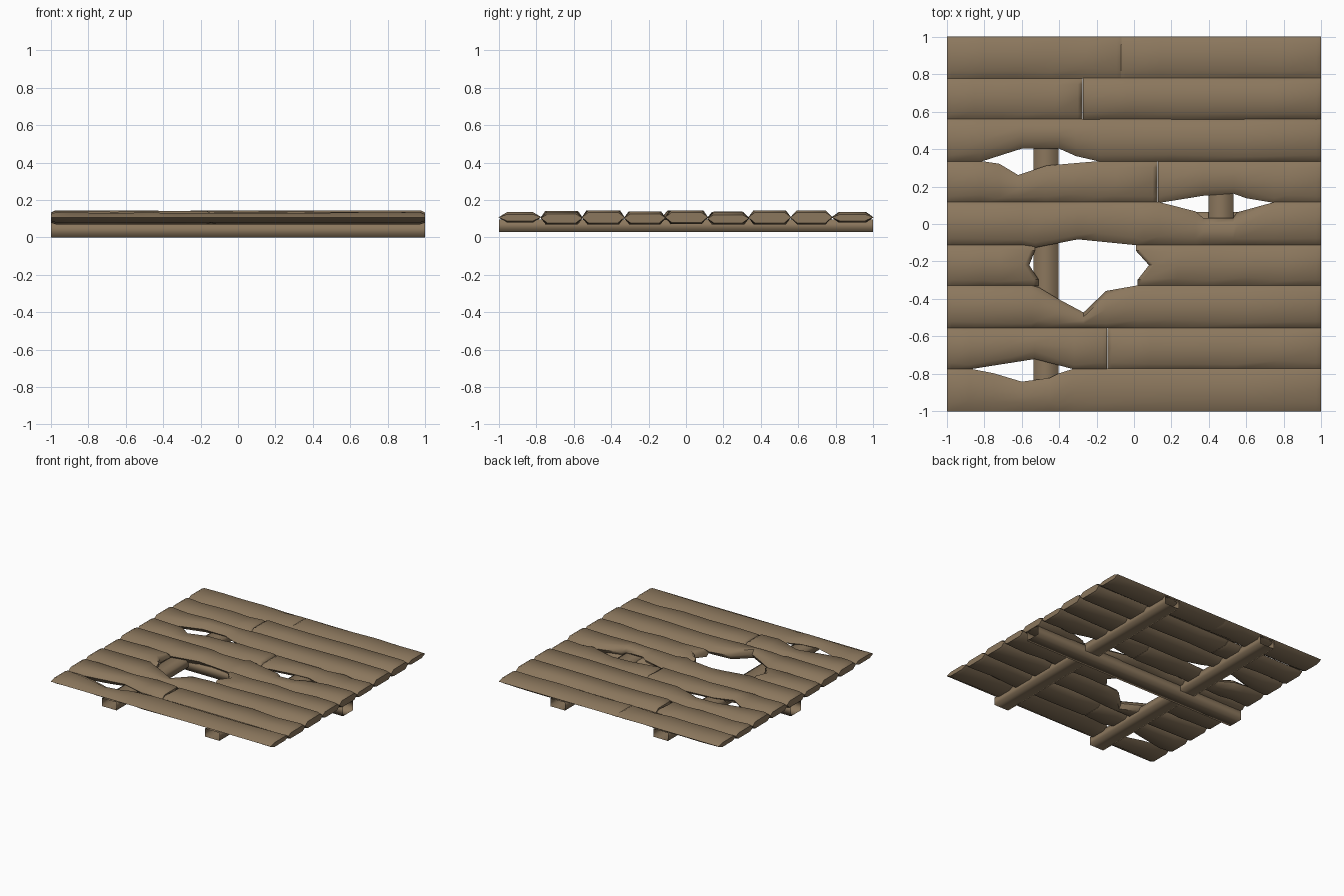
import bpy, bmesh, math, random

if "Cube" in bpy.data.objects:
    bpy.data.objects.remove(bpy.data.objects["Cube"])
random.seed(4)

wood = bpy.data.materials.new("weathered brown wood")
wood.diffuse_color = (0.26, 0.185, 0.11, 1)
wood.use_nodes = True
wood.node_tree.nodes["Principled BSDF"].inputs["Base Color"].default_value = wood.diffuse_color


def finish(name, bm, angle):
    bmesh.ops.recalc_face_normals(bm, faces=bm.faces)
    me = bpy.data.meshes.new(name)
    bm.to_mesh(me)
    bm.free()
    me.materials.append(wood)
    ob = bpy.data.objects.new(name, me)
    bpy.context.collection.objects.link(ob)
    bpy.ops.object.select_all(action='DESELECT')
    ob.select_set(True)
    bpy.context.view_layer.objects.active = ob
    bpy.ops.object.shade_smooth_by_angle(angle=math.radians(angle))
    return ob


def edge(pts, base, x):
    """Plank edge: straight at base, following the broken outline where there is one."""
    if not pts or x <= pts[0][0] or x >= pts[-1][0]:
        return base
    for (xa, ya), (xb, yb) in zip(pts, pts[1:]):
        if xa <= x <= xb:
            return ya + (yb - ya) * (x - xa) / (xb - xa)


def plank(name, x0, x1, y0, y1, z0, z1, low=(), high=(), bevel=0.035,
          end0=(0, 0, 0), end1=(0, 0, 0), split0=0, split1=0):
    """Loft an eight-point bevelled section along x; ends may be jagged or split."""
    lo, hi = list(low), list(high)
    xs = {x0, x1, x0 + 0.025, x1 - 0.025}
    xs |= {p[0] for p in lo + hi if x0 + 0.04 < p[0] < x1 - 0.04}
    for i in range(1, 5):
        x = x0 + (x1 - x0) * i / 5
        if all(abs(x - q) > 0.07 for q in xs):
            xs.add(x)
    bm = bmesh.new()
    rings = []
    xs = sorted(xs)
    for i, x in enumerate(xs):
        a, b = edge(lo, y0, x) - 0.002, edge(hi, y1, x) + 0.002
        inner = 1 < i < len(xs) - 2
        w = min(bevel + (random.uniform(-.012, .012) if inner else 0), (b - a) * 0.28)
        zt = z1 - (random.uniform(0, .006) if inner else 0)
        zb, dip, off = z0, 0, (0, 0, 0)
        if i == 0 or i == len(xs) - 1:
            zt -= 0.012
            zb += 0.008
            dip = split0 if i == 0 else split1
        if i < 2:
            off = end0
        elif i > len(xs) - 3:
            off = end1
        m, zm = (a + b) / 2, (z0 + z1) / 2
        sec = [(a, zm, 0), (a + w, zt, 0), (m, zt - dip, 1), (b - w, zt, 2),
               (b, zm, 2), (b - w, zb, 2), (m, zb, 1), (a + w, zb, 0)]
        rings.append([bm.verts.new((x + off[k], y, z)) for y, z, k in sec])
    for r, s in zip(rings, rings[1:]):
        for k in range(8):
            n = (k + 1) % 8
            bm.faces.new((r[k], r[n], s[n], s[k]))
    # end caps in strips so jagged ends stay clean
    for r in (rings[0], rings[-1]):
        for q in ((0, 1, 7), (1, 2, 6, 7), (2, 3, 5, 6), (3, 4, 5)):
            bm.faces.new([r[k] for k in q])
    finish(name, bm, 60)


def beam(name, along_x, c, half, z0, z1):
    """Square beam, open at its two ends."""
    bm = bmesh.new()
    rings = []
    for t in (-1, 1):
        sec = ((c - half, z0), (c + half, z0), (c + half, z1), (c - half, z1))
        rings.append([bm.verts.new((t, s, z) if along_x else (s, t, z)) for s, z in sec])
    for k in range(4):
        n = (k + 1) % 4
        bm.faces.new((rings[0][k], rings[0][n], rings[1][n], rings[1][k]))
    finish(name, bm, 100)


# broken outlines of the holes, left to right
gap_a_top = [(-.82, .365), (-.6, .405), (-.4, .405), (-.31, .365), (-.18, .335)]
gap_a_bot = [(-.82, .365), (-.72, .32), (-.62, .26), (-.47, .31), (-.18, .335)]
gap_b_top = [(.135, .115), (.37, .153), (.53, .165), (.6, .14), (.75, .115)]
gap_b_bot = [(.135, .115), (.33, .065), (.37, .03), (.53, .03), (.55, .06), (.75, .11)]
hole_top = [(-.6, -.13), (-.53, -.125), (-.3, -.08), (0, -.11), (.05, -.115)]
hole_bot = [(-.55, -.33), (-.51, -.34), (-.41, -.4), (-.27, -.475), (-.15, -.36), (.02, -.33)]
gap_c_top = [(-.88, -.775), (-.53, -.72), (-.32, -.775)]
gap_c_bot = [(-.88, -.775), (-.75, -.8), (-.6, -.845), (-.45, -.825), (-.4, -.8), (-.32, -.775)]

# deck planks, back to front
plank("plank_1_left", -1, -.068, .78, 1, .08, .135, bevel=.045)
plank("plank_1_right", -.07, 1, .78, 1, .08, .135, bevel=.045)
plank("plank_2_left", -1, -.275, .56, .78, .07, .135, split1=.025)
plank("plank_2_right", -.273, 1, .56, .78, .07, .145)
plank("plank_3", -1, 1, .335, .56, .07, .145, low=gap_a_top)
plank("plank_4_left", -1, .125, .115, .335, .07, .138, high=gap_a_bot, split1=.02)
plank("plank_4_right", .127, 1, .115, .335, .07, .132, low=gap_b_top)
plank("plank_5", -1, 1, -.11, .115, .072, .145, high=gap_b_bot, low=hole_top)
plank("plank_6_left", -1, -.53, -.33, -.11, .07, .138, end1=(.02, -.03, .0), split1=.015)
plank("plank_6_right", .04, 1, -.33, -.11, .07, .138, end0=(-.02, .04, -.03), split0=.015)
plank("plank_7", -1, 1, -.555, -.33, .07, .145, high=hole_bot)
plank("plank_8_left", -1, -.145, -.775, -.555, .07, .142, low=gap_c_top)
plank("plank_8_right", -.143, 1, -.775, -.555, .07, .136, split0=.02)
plank("plank_9", -1, 1, -1, -.775, .08, .135, high=gap_c_bot, bevel=.045)

# supports underneath
beam("left_joist", False, -.47, .066, .03, .095)
beam("right_joist", False, .465, .066, .03, .095)
beam("cross_beam", True, 0, .065, 0, .078)
